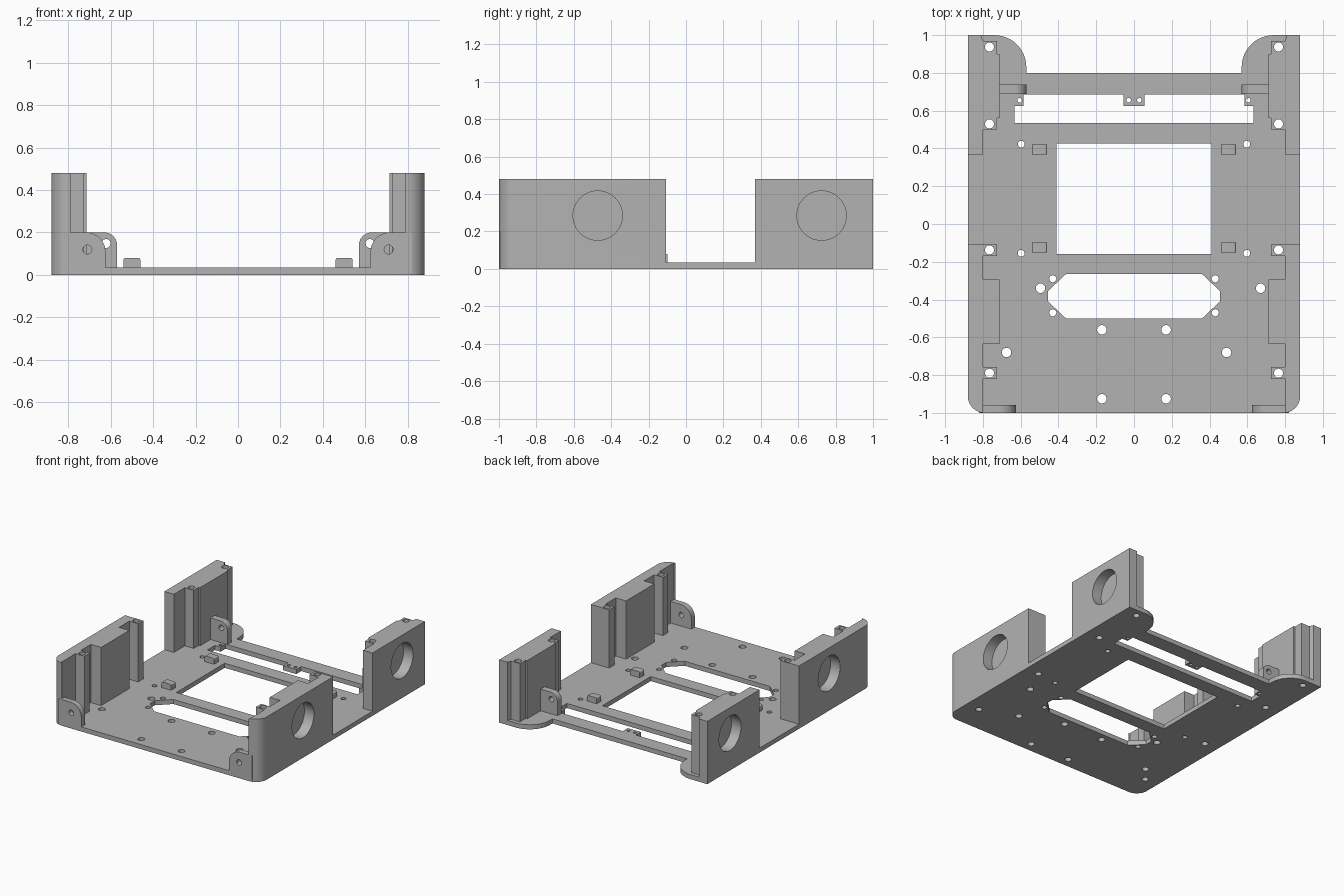
import bpy, bmesh
from math import cos, sin, pi, radians
from mathutils import Vector

if "Cube" in bpy.data.objects:
    bpy.data.objects.remove(bpy.data.objects["Cube"], do_unlink=True)

GREY = bpy.data.materials.new("plain grey")
GREY.use_nodes = True
GREY.diffuse_color = (0.45, 0.45, 0.45, 1)
GREY.node_tree.nodes["Principled BSDF"].inputs["Base Color"].default_value = (0.45, 0.45, 0.45, 1)

PLATE_TOP, WALL_TOP = 0.035, 0.48


def arc(cx, cy, r, start, end, steps=12):
    angles = [radians(start + (end - start) * i / steps) for i in range(steps + 1)]
    return [(cx + r * cos(a), cy + r * sin(a)) for a in angles]


def circle(cx, cy, r):
    return arc(cx, cy, r, 0, 360, 24)[:-1]


def baked(obj):
    deps = bpy.context.evaluated_depsgraph_get()
    return bpy.data.meshes.new_from_object(obj.evaluated_get(deps))


def prism(name, loops, low, high, place=lambda u, v, w: (u, v, w)):
    """Extrude an outline with nested holes, then place it in space."""
    curve = bpy.data.curves.new(name, "CURVE")
    curve.dimensions, curve.fill_mode = "2D", "BOTH"
    curve.extrude = (high - low) / 2
    for loop in loops:
        spline = curve.splines.new("POLY")
        spline.points.add(len(loop) - 1)
        for point, (u, v) in zip(spline.points, loop):
            point.co = (u, v, 0, 1)
        spline.use_cyclic_u = True
    temp = bpy.data.objects.new("outline", curve)
    bpy.context.collection.objects.link(temp)
    mesh = baked(temp)
    bpy.data.objects.remove(temp)
    bpy.data.curves.remove(curve)
    bm = bmesh.new()
    bm.from_mesh(mesh)
    bmesh.ops.remove_doubles(bm, verts=bm.verts, dist=0.0001)
    for vert in bm.verts:
        u, v, w = vert.co
        vert.co = Vector(place(u, v, w + (low + high) / 2))
    bmesh.ops.recalc_face_normals(bm, faces=bm.faces)
    bm.to_mesh(mesh)
    bm.free()
    mesh.materials.clear()
    mesh.materials.append(GREY)
    obj = bpy.data.objects.new(name, mesh)
    bpy.context.collection.objects.link(obj)
    return obj


def smooth(obj):
    bpy.ops.object.select_all(action="DESELECT")
    obj.select_set(True)
    bpy.context.view_layer.objects.active = obj
    bpy.ops.object.shade_smooth_by_angle(angle=radians(30))


def mirrored(points):
    return points + [(-x, y) for x, y in reversed(points)]


# Base plate outline and openings
outline = mirrored(arc(0.79, -0.91, 0.09, -90, 0) + [(0.88, 1)]
                   + arc(0.74, 0.83, 0.17, 90, 180) + [(0.57, 0.80)])
window = mirrored([(0.41, -0.16), (0.41, 0.425)])
hex_slot = mirrored([(0.36, -0.5), (0.455, -0.41), (0.455, -0.355), (0.36, -0.265)])
cable_slot = mirrored([(0.633, 0.535), (0.633, 0.625), (0.585, 0.625),
                       (0.585, 0.685), (0.055, 0.685), (0.055, 0.625)])

# Round holes through the plate
post_holes = [(0.765, y, 0.024) for y in (-0.79, -0.137, 0.53, 0.937)]
paired = post_holes + [(0.597, 0.423, 0.018), (0.597, -0.155, 0.018), (0.43, -0.29, 0.019),
                       (0.43, -0.47, 0.019), (0.17, -0.56, 0.025), (0.17, -0.925, 0.025),
                       (0.605, 0.655, 0.012), (0.028, 0.655, 0.012)]
holes = [circle(s * x, y, r) for x, y, r in paired for s in (-1, 1)]
holes += [circle(x, y, 0.025) for x, y in
          ((-0.495, -0.34), (0.67, -0.34), (-0.675, -0.68), (0.49, -0.68))]
smooth(prism("base_plate", [outline, window, hex_slot, cable_slot] + holes, 0, PLATE_TOP))

# Wall cross-sections with screw posts and a thick middle
front_wall = arc(0.79, -0.91, 0.09, -90, 0) + [
    (0.88, -0.108), (0.725, -0.108), (0.725, -0.17), (0.80, -0.17), (0.80, -0.295),
    (0.713, -0.295), (0.713, -0.635), (0.80, -0.635), (0.80, -0.757), (0.725, -0.757),
    (0.725, -0.82), (0.80, -0.82), (0.80, -1)]
back_wall = [(0.88, 0.368), (0.88, 1), (0.81, 1), (0.80, 0.97), (0.725, 0.97), (0.725, 0.90),
             (0.713, 0.90), (0.713, 0.56), (0.725, 0.56), (0.725, 0.50), (0.80, 0.50),
             (0.80, 0.368)]

# Upright tab outlines in x and z
front_tab = [(0.82, 0.01), (0.82, 0.2)] + arc(0.715, 0.11, 0.09, 90, 180) + [(0.625, 0.01)]
back_tab = [(0.73, 0.01), (0.73, 0.2)] + arc(0.63, 0.14, 0.06, 90, 180) + [(0.57, 0.01)]

for side, label in ((1, "left"), (-1, "right")):
    def upright(u, v, w):
        return (side * u, w, v)

    def flat(u, v, w):
        return (side * u, v, w)

    def sideways(u, v, w):
        return (side * w, u, v)

    # Walls, each with a round blind recess on the outside
    for name, section, posts, centre in (("front", front_wall, post_holes[:2], -0.472),
                                         ("back", back_wall, post_holes[2:], 0.725)):
        wall = prism(f"{name}_{label}_wall", [section] + [circle(*p) for p in posts],
                     PLATE_TOP, WALL_TOP, flat)
        cutter = prism("recess_cutter", [arc(centre, 0.285, 0.132, 0, 360, 48)[:-1]],
                       0.80, 0.95, sideways)
        cutter.hide_render = True
        cut = wall.modifiers.new("recess", "BOOLEAN")
        cut.operation, cut.object, cut.solver = "DIFFERENCE", cutter, "EXACT"
        mesh = baked(wall)
        wall.modifiers.clear()
        wall.data = mesh
        bpy.data.objects.remove(cutter)
        smooth(wall)

    # Rounded tabs with a cross hole
    smooth(prism(f"front_{label}_tab", [front_tab, circle(0.71, 0.12, 0.021)],
                 -1, -0.957, upright))
    smooth(prism(f"back_{label}_tab", [back_tab, circle(0.622, 0.148, 0.021)],
                 0.687, 0.738, upright))

    # Small locating blocks beside the window
    for name, y in (("front", -0.125), ("back", 0.395)):
        half = 0.027
        profile = [(0.46, 0.01), (0.54, 0.01)] + arc(0.53, 0.07, 0.01, 0, 90, 4) \
            + arc(0.47, 0.07, 0.01, 90, 180, 4)
        smooth(prism(f"{name}_{label}_locating_block", [profile], y - half, y + half, upright))
